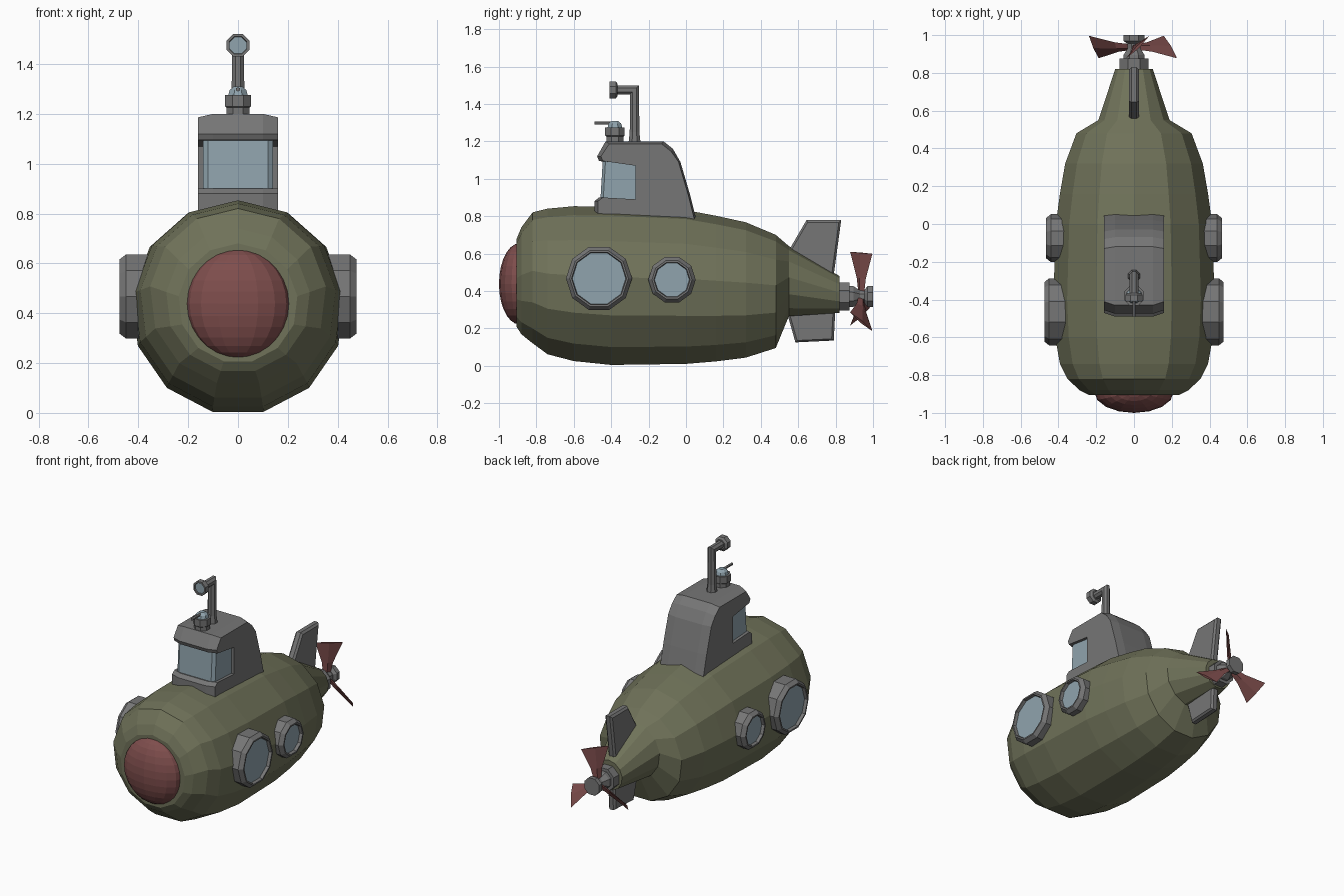
import bpy, bmesh, math
from mathutils import Vector

cube = bpy.data.objects.get("Cube")
if cube:
    bpy.data.objects.remove(cube, do_unlink=True)


def material(name, rgb):
    m = bpy.data.materials.new(name)
    m.use_nodes = True
    m.diffuse_color = (*rgb, 1)
    m.node_tree.nodes["Principled BSDF"].inputs["Base Color"].default_value = (*rgb, 1)
    return m


OLIVE = material("olive_hull", (0.16, 0.168, 0.10))
GREY = material("grey_metal", (0.18, 0.18, 0.18))
GLASS = material("pale_blue_glass", (0.28, 0.37, 0.42))
RED = material("dull_red", (0.21, 0.075, 0.073))


def finish(name, bm, *mats):
    bmesh.ops.recalc_face_normals(bm, faces=bm.faces)
    mesh = bpy.data.meshes.new(name)
    bm.to_mesh(mesh)
    bm.free()
    for m in mats:
        mesh.materials.append(m)
    ob = bpy.data.objects.new(name, mesh)
    bpy.context.collection.objects.link(ob)
    return ob


def loft(name, rings, mat, end_mat=None):
    """Skin a row of matching outlines and cap both ends."""
    bm = bmesh.new()
    rows = [[bm.verts.new(p) for p in ring] for ring in rings]
    n = len(rows[0])
    for a, b in zip(rows, rows[1:]):
        for i in range(n):
            j = (i + 1) % n
            bm.faces.new((a[i], a[j], b[j], b[i]))
    bm.faces.new(rows[0])
    cap = bm.faces.new(rows[-1])
    if end_mat:
        cap.material_index = 1
    return finish(name, bm, mat, *([end_mat] if end_mat else []))


def ring(axis, centre, r, n, phase=0.0):
    """Regular polygon facing along the given axis."""
    pts = []
    for i in range(n):
        a = math.tau * i / n + phase
        u, v = r * math.sin(a), r * math.cos(a)
        off = {"x": (0, u, v), "y": (u, 0, v), "z": (u, v, 0)}[axis]
        pts.append(Vector(centre) + Vector(off))
    return pts


# Hull: y, centre height, radius
hull = [(-.905, .44, .24), (-.88, .45, .29), (-.82, .465, .355), (-.74, .445, .395),
        (-.6, .433, .42), (-.4, .422, .43), (0, .415, .417), (.16, .407, .395),
        (.32, .40, .367), (.48, .393, .307), (.55, .45, .19), (.82, .38, .10)]
loft("hull", [ring("y", (0, y, z), r, 13) for y, z, r in hull], OLIVE)

# Nose dome
bm = bmesh.new()
bmesh.ops.create_uvsphere(bm, u_segments=16, v_segments=14, radius=1)
bmesh.ops.scale(bm, vec=(.21, .11, .217), verts=bm.verts)
bmesh.ops.translate(bm, vec=(0, -.89, .438), verts=bm.verts)
finish("nose_dome", bm, RED)

# Conning tower: side outline with a window notch, softened at both sides
outline = [(-.49, .76), (-.49, .88), (-.465, .90), (-.27, .89), (-.27, 1.07),
           (-.465, 1.095), (-.475, 1.12), (-.43, 1.2), (-.12, 1.2), (-.07, 1.16),
           (-.03, 1.09), (.02, .92), (.06, .76)]


def tower_slice(x, edge):
    pts = []
    for y, z in outline:
        if edge:
            y += .02 if y < -.4 else (-.01 if y > -.2 else 0)
            z -= .014 if z > 1.15 else 0
        pts.append((x, y, z))
    return pts


loft("conning_tower", [tower_slice(x, abs(x) > .12) for x in (-.16, -.10, .10, .16)], GREY)

# Wrap-around tower window
window = [(-.458, .88), (-.26, .88), (-.26, 1.08), (-.445, 1.1)]
loft("tower_window", [[(x, y + dy, z) for y, z in window]
                      for x, dy in ((-.14, .015), (-.12, 0), (.12, 0), (.14, .015))], GLASS)

# Portholes: one large and one small on each side
for label, y, z, r, out in (("front", -.465, .467, .177, .475), ("rear", -.075, .46, .127, .465)):
    for side, s in (("left", 1), ("right", -1)):
        steps = [(.34, r), (out - .025, r), (out, r - .02), (out, r - .03), (out - .02, r - .034)]
        loft(f"{label}_porthole_{side}",
             [ring("x", (s * x, y, z), q, 10, math.pi / 10) for x, q in steps], GREY, GLASS)

# Small gun on the tower roof
loft("gun_mount", [ring("z", (0, -.38, z), r, 8, math.pi / 8)
                   for z, r in ((1.18, .05), (1.225, .05), (1.23, .056), (1.275, .056))], GREY)
loft("gun_dome", [ring("z", (0, -.38, z), r, 8, math.pi / 8)
                  for z, r in ((1.27, .044), (1.295, .036), (1.31, .018))], GLASS)
loft("gun_barrel", [ring("y", (0, y, 1.298), .009, 6) for y in (-.49, -.37)], GREY)

# Periscope: upright tube with a mitred elbow, then the viewing head
tube = [ring("z", (0, -.275, z), r, 8, math.pi / 8) for z, r in ((1.18, .036), (1.25, .028), (1.44, .026))]
elbow = [(x, -.275 + v, 1.475 + v) for x, v in ((p.x, p.y + .275) for p in tube[-1])]
arm = [(x, -.38, z) for x, y, z in elbow]
loft("periscope_tube", tube + [elbow, arm], GREY)
loft("periscope_head", [ring("y", (0, y, 1.475), r, 8, math.pi / 8)
                        for y, r in ((-.365, .034), (-.375, .049), (-.41, .049), (-.41, .038), (-.402, .036))],
     GREY, GLASS)

# Tail fins with thinned rims
fins = {"upper_fin": [(.54, .60), (.645, .78), (.83, .78), (.785, .45)],
        "lower_fin": [(.53, .32), (.585, .125), (.79, .135), (.80, .33)]}
for name, pts in fins.items():
    cy, cz = sum(p[0] for p in pts) / 4, sum(p[1] for p in pts) / 4
    rings = []
    for x, k in ((-.026, .9), (-.014, 1), (.014, 1), (.026, .9)):
        rings.append([(x, cy + (y - cy) * k, cz + (z - cz) * k) for y, z in pts])
    loft(name, rings, GREY)

# Propeller shaft and end cap
AXIS = .37
for name, steps in (("shaft_collar", ((.80, .082), (.875, .082))),
                    ("shaft", ((.87, .062), (.895, .06), (.93, .036), (.97, .036))),
                    ("propeller_cap", ((.955, .04), (.97, .06), (1.0, .06)))):
    loft(name, [ring("y", (0, y, AXIS), r, 8, math.pi / 8) for y, r in steps], GREY)

# Three twisted, flaring blades
for i in range(3):
    a = math.radians(85 + 120 * i)
    out = Vector((math.cos(a), 0, math.sin(a)))
    side = Vector((-math.sin(a), 0, math.cos(a)))
    hub = Vector((0, .937, AXIS))
    rings = []
    for dist, chord, thick in ((.02, .022, .012), (.10, .035, .012), (.235, .085, .008)):
        along = (Vector((0, 1, 0)) * .7 - side * .72) * chord
        normal = (Vector((0, 1, 0)) * .72 + side * .7) * thick
        c = hub + out * dist
        rings.append([c - along, c + normal, c + along, c - normal])
    loft(f"propeller_blade_{i + 1}", rings, RED)
